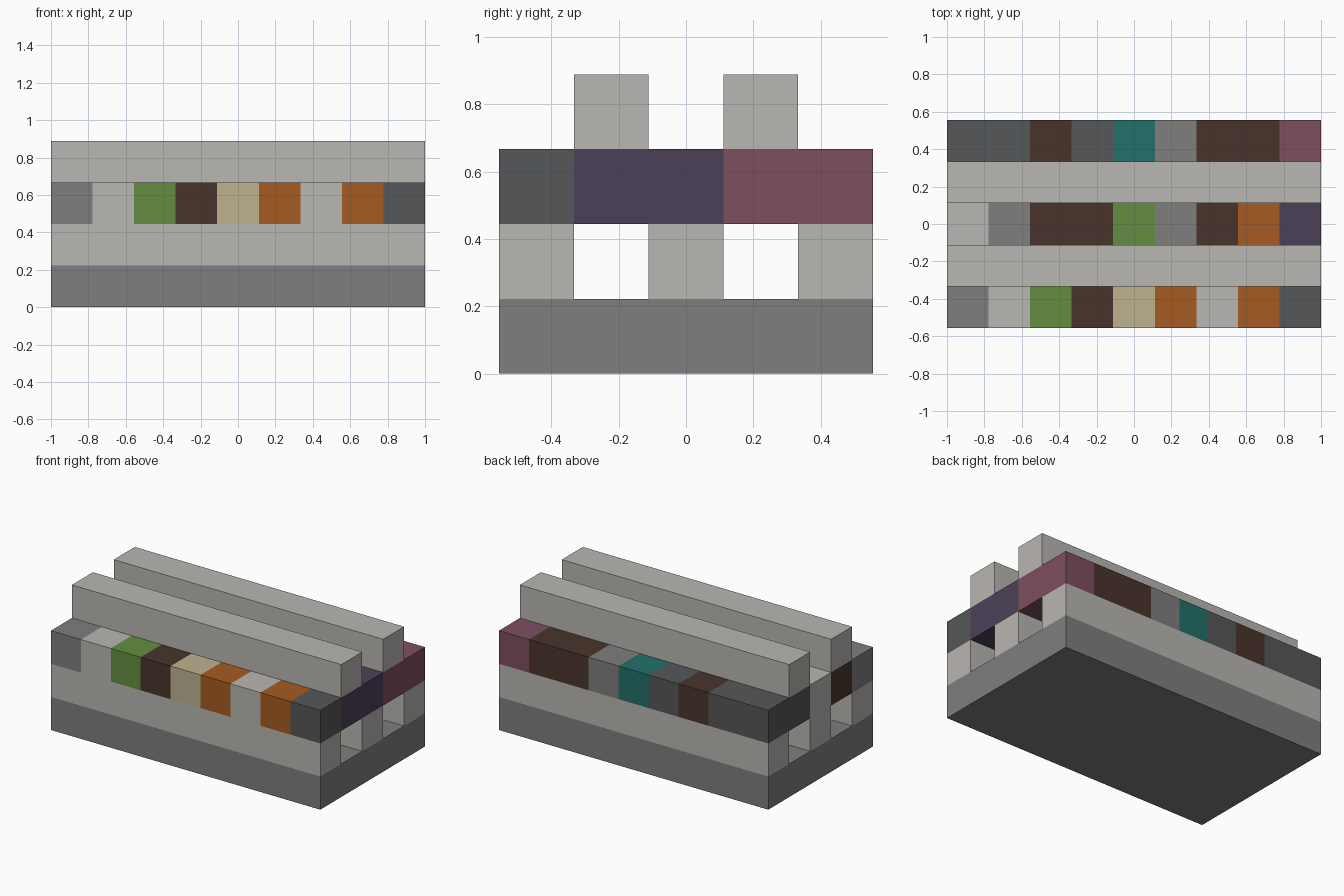
import bpy
import bmesh
from mathutils import Vector

old = bpy.data.objects.get("Cube")
if old:
    bpy.data.objects.remove(old, do_unlink=True)

U = 2 / 9                 # size of one block
COLS, ROWS = 9, 5         # blocks along x and y


def linear(c):
    return c / 12.92 if c <= 0.04045 else ((c + 0.055) / 1.055) ** 2.4


def make_material(name, hex_code):
    rgb = [linear(v / 255) for v in bytes.fromhex(hex_code)]
    mat = bpy.data.materials.new(name)
    mat.use_nodes = True
    mat.diffuse_color = (*rgb, 1)
    bsdf = mat.node_tree.nodes["Principled BSDF"]
    bsdf.inputs["Base Color"].default_value = (*rgb, 1)
    bsdf.inputs["Roughness"].default_value = 0.9
    return mat


# One letter per colour, used by the block pattern below
MATS = {
    "L": make_material("light stone", "BAB7B2"),
    "G": make_material("mid grey", "7E7E7E"),
    "D": make_material("dark grey", "565758"),
    "V": make_material("leaf green", "638F42"),
    "B": make_material("dark brown", "49342C"),
    "C": make_material("cream", "BDB28F"),
    "O": make_material("orange", "A55B22"),
    "P": make_material("dusky purple", "4B4058"),
    "M": make_material("mauve", "7E4E60"),
    "T": make_material("teal", "22706A"),
}
KEYS = list(MATS)


def box(name, row, layer, depth, mats):
    """Full-width bar starting at a block row and layer, depth rows deep."""
    bm = bmesh.new()
    bmesh.ops.create_cube(bm, size=1)
    bmesh.ops.scale(bm, vec=(COLS * U, depth * U, U), verts=bm.verts)
    y = (row + depth / 2 - ROWS / 2) * U
    bmesh.ops.translate(bm, vec=(0, y, (layer + 0.5) * U), verts=bm.verts)
    mesh = bpy.data.meshes.new(name)
    for m in mats:
        mesh.materials.append(m)
    obj = bpy.data.objects.new(name, mesh)
    bpy.context.collection.objects.link(obj)
    return obj, bm


def plain_bar(name, row, layer, depth, key):
    obj, bm = box(name, row, layer, depth, [MATS[key]])
    bm.to_mesh(obj.data)
    bm.free()


# Base slab, three lower rails and two upper rails
plain_bar("base_slab", 0, 0, ROWS, "G")
for name, row in (("front", 0), ("middle", 2), ("back", 4)):
    plain_bar(name + "_lower_rail", row, 1, 1, "L")
for name, row in (("front", 1), ("back", 3)):
    plain_bar(name + "_upper_rail", row, 3, 1, "L")

# Layer of coloured blocks, rows listed front to back
PATTERN = ["GLVBCOLOD",
           "BGLDBVGBP",
           "LGBBVGBOP",
           "DBGDTGOBM",
           "DDBDTGBBM"]

obj, bm = box("coloured_blocks", 0, 2, ROWS, MATS.values())


def cut(point, normal):
    bmesh.ops.bisect_plane(bm, geom=bm.verts[:] + bm.edges[:] + bm.faces[:],
                           plane_co=point, plane_no=normal)


for i in range(1, COLS):
    cut(Vector(((i - COLS / 2) * U, 0, 0)), (1, 0, 0))
for j in range(1, ROWS):
    cut(Vector((0, (j - ROWS / 2) * U, 0)), (0, 1, 0))

# Each face takes the colour of the block it belongs to
bm.normal_update()
for f in bm.faces:
    p = f.calc_center_median() - f.normal * U / 2
    col = int(p.x / U + COLS / 2)
    row = int(p.y / U + ROWS / 2)
    f.material_index = KEYS.index(PATTERN[row][col])
bm.to_mesh(obj.data)
bm.free()
